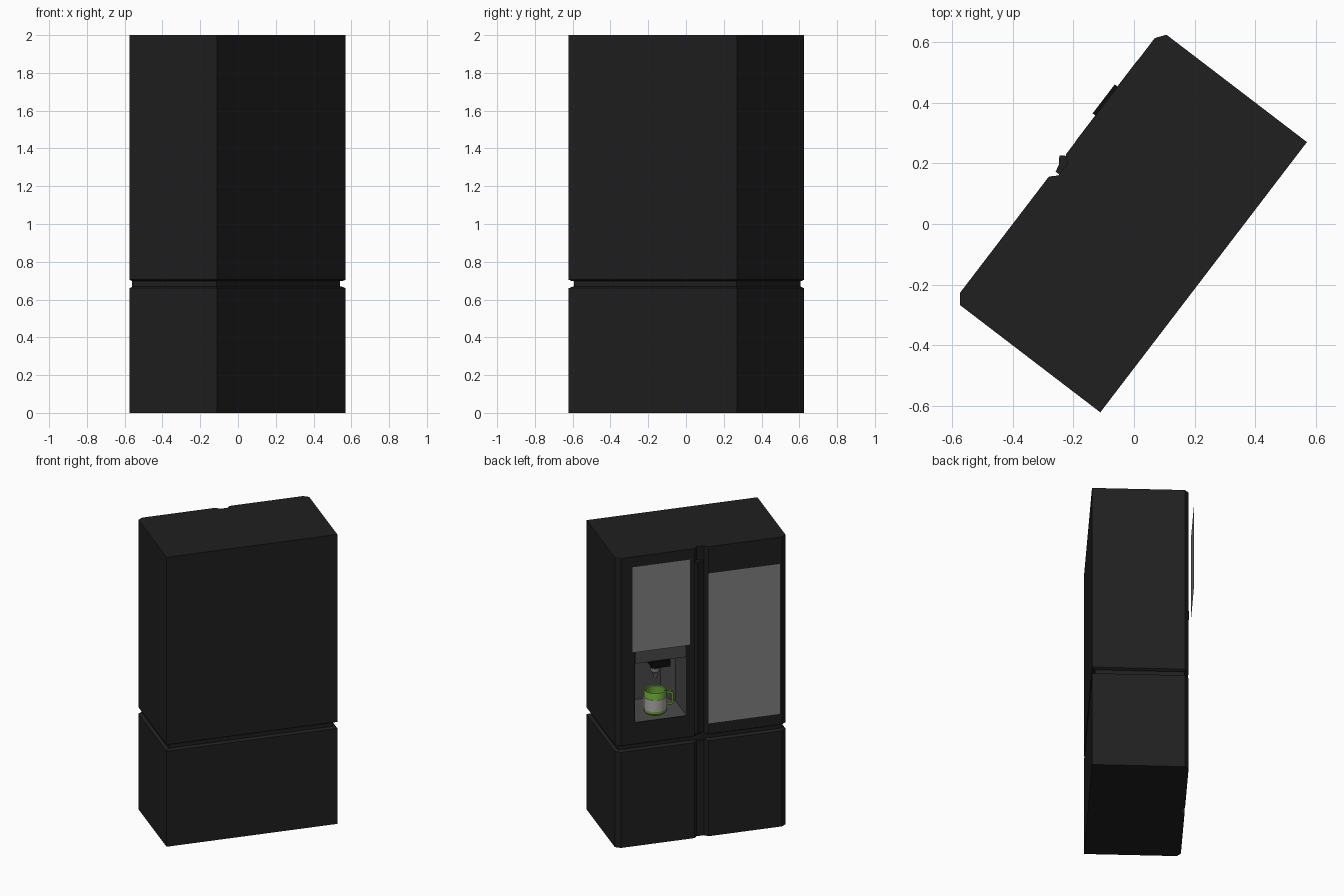
import bpy, bmesh, math
from mathutils import Matrix

if "Cube" in bpy.data.objects:
    bpy.data.objects.remove(bpy.data.objects["Cube"])

TURN = Matrix.Rotation(math.radians(232.6), 4, 'Z')   # built facing -y, then turned


def material(name, r, g, b):
    m = bpy.data.materials.new(name)
    m.diffuse_color = (r, g, b, 1)
    m.use_nodes = True
    m.node_tree.nodes["Principled BSDF"].inputs["Base Color"].default_value = m.diffuse_color
    return m


BLACK = material("black_steel", .014, .014, .014)
JET = material("jet_black", .004, .004, .004)
LINER = material("dark_grey", .07, .07, .07)
PANEL = material("panel_grey", .23, .23, .23)
STEEL = material("nozzle_grey", .2, .2, .2)
GREEN = material("mug_green", .14, .37, .035)
LABEL = material("label_grey", .45, .42, .42)


def finish(name, bm, mat, smooth=False):
    bmesh.ops.recalc_face_normals(bm, faces=bm.faces)
    me = bpy.data.meshes.new(name)
    bm.to_mesh(me)
    bm.free()
    me.transform(TURN)
    me.materials.append(mat)
    ob = bpy.data.objects.new(name, me)
    bpy.context.collection.objects.link(ob)
    if smooth:
        bpy.ops.object.select_all(action='DESELECT')
        ob.select_set(True)
        bpy.context.view_layer.objects.active = ob
        bpy.ops.object.shade_smooth_by_angle(angle=math.radians(35))
    return ob


def loft(name, rings, mat, open_front=False):
    """Skin equal-length outlines given as (z, [(x, y), ...])."""
    bm = bmesh.new()
    loops = [[bm.verts.new((x, y, z)) for x, y in pts] for z, pts in rings]
    n = len(loops[0])
    for a, b in zip(loops, loops[1:]):
        for i in range(n - 1 if open_front else n):
            j = (i + 1) % n
            bm.faces.new((a[i], a[j], b[j], b[i]))
    bm.faces.new(loops[0])
    bm.faces.new(loops[-1])
    return finish(name, bm, mat)


def box(name, x0, x1, y0, y1, z0, z1, mat):
    pts = [(x0, y0), (x1, y0), (x1, y1), (x0, y1)]
    return loft(name, [(z0, pts), (z1, pts)], mat)


def sheet(name, x0, x1, y, z0, z1, mat):
    bm = bmesh.new()
    bm.faces.new([bm.verts.new(p) for p in
                  ((x0, y, z0), (x1, y, z0), (x1, y, z1), (x0, y, z1))])
    return finish(name, bm, mat)


def lathe(name, profile, x, y, mat, sides=32):
    bm = bmesh.new()
    vs = [bm.verts.new((x + r, y, z)) for r, z in profile]
    es = [bm.edges.new(p) for p in zip(vs, vs[1:])]
    bmesh.ops.spin(bm, geom=vs + es, cent=(x, y, 0), axis=(0, 0, 1),
                   angle=math.tau, steps=sides)
    bmesh.ops.remove_doubles(bm, verts=bm.verts, dist=1e-5)
    return finish(name, bm, mat, True)


def outline(i):
    """Plan of the cabinet with two doors and a centre groove, inset by i."""
    half = [(.024 + i, -.295 + i), (.046 + i, -.318 + i), (.529 - i * .6, -.318 + i),
            (.561 - i, -.294 + i * .6), (.561 - i, .289 - i)]
    return half + [(-x, y) for x, y in reversed(half)]


# Cabinet: lower drawers, recessed waist, upper doors
loft("lower_cabinet", [(0, outline(0)), (.66, outline(0)), (.668, outline(.014))], BLACK)
box("waist", -.54, .54, -.292, .268, .66, .71, BLACK)
upper = loft("upper_cabinet", [(.697, outline(.014)), (.705, outline(0)), (2, outline(0))], BLACK)


# Dispenser niche cut into the left door
CX, Z0, Z1 = -.267, .857, 1.37


def niche(front, g=0):
    half = [(.168 + g, front), (.168 + g, -.09), (.1 + g, g)]
    return [(CX + x, y) for x, y in half] + [(CX - x, y) for x, y in reversed(half)]


cutter = loft("niche_cutter", [(Z0 - .003, niche(-.4, .003)), (Z1 + .003, niche(-.4, .003))], LINER)
cutter.hide_render = True
mod = upper.modifiers.new("niche", 'BOOLEAN')
mod.operation, mod.object, mod.solver = 'DIFFERENCE', cutter, 'EXACT'
bpy.context.view_layer.objects.active = upper
bpy.ops.object.modifier_apply(modifier=mod.name)
bpy.data.objects.remove(cutter)
loft("niche_liner", [(Z0, niche(-.319)), (Z1, niche(-.319))], LINER, True)

# Dispenser head, spout block and nozzle
box("dispenser_head", CX - .167, CX + .167, -.319, -.12, 1.26, 1.368, LINER)
box("spout_block", CX - .06, CX + .06, -.33, -.18, 1.215, 1.262, JET)
lathe("nozzle", [(0, 1.215), (.045, 1.215), (.045, 1.18), (.03, 1.165), (.03, 1.14),
                 (.018, 1.125), (.01, 1.09), (0, 1.09)], CX, -.205, STEEL)

# Door panels and the wedge-shaped centre handle
sheet("left_door_panel", -.466, -.084, -.355, 1.356, 1.95, PANEL)
sheet("right_door_panel", .042, .516, -.327, .78, 1.82, PANEL)
grip = [(-.045, -.311), (-.03, -.333), (-.006, -.316), (.02, -.31), (.02, -.29), (-.04, -.29)]
loft("door_handle", [(.72, grip), (1.907, grip)], BLACK)

# Mug with label band and squared handle
MY = -.205
lathe("mug", [(0, .859), (.064, .859), (.07, .866), (.07, 1.003), (.066, 1.01), (.06, 1.005),
              (.058, .875), (0, .875)], CX, MY, GREEN)
lathe("mug_label", [(.069, .885), (.0725, .885), (.0725, .965), (.069, .965)], CX, MY, LABEL)
bm = bmesh.new()
path = [(.066, .985), (.105, .985), (.118, .972), (.118, .908), (.105, .895), (.066, .895)]
inner = [(.066, .97), (.099, .97), (.103, .966), (.103, .914), (.099, .91), (.066, .91)]
rows = [[bm.verts.new((CX + x, MY + d, z)) for (x, z), d in
         ((o, -.01), (o, .01), (i, .01), (i, -.01))] for o, i in zip(path, inner)]
for a, b in zip(rows, rows[1:]):
    for k in range(4):
        bm.faces.new((a[k], a[(k + 1) % 4], b[(k + 1) % 4], b[k]))
for r in (rows[0], rows[-1]):
    bm.faces.new(r)
finish("mug_handle", bm, GREEN)
